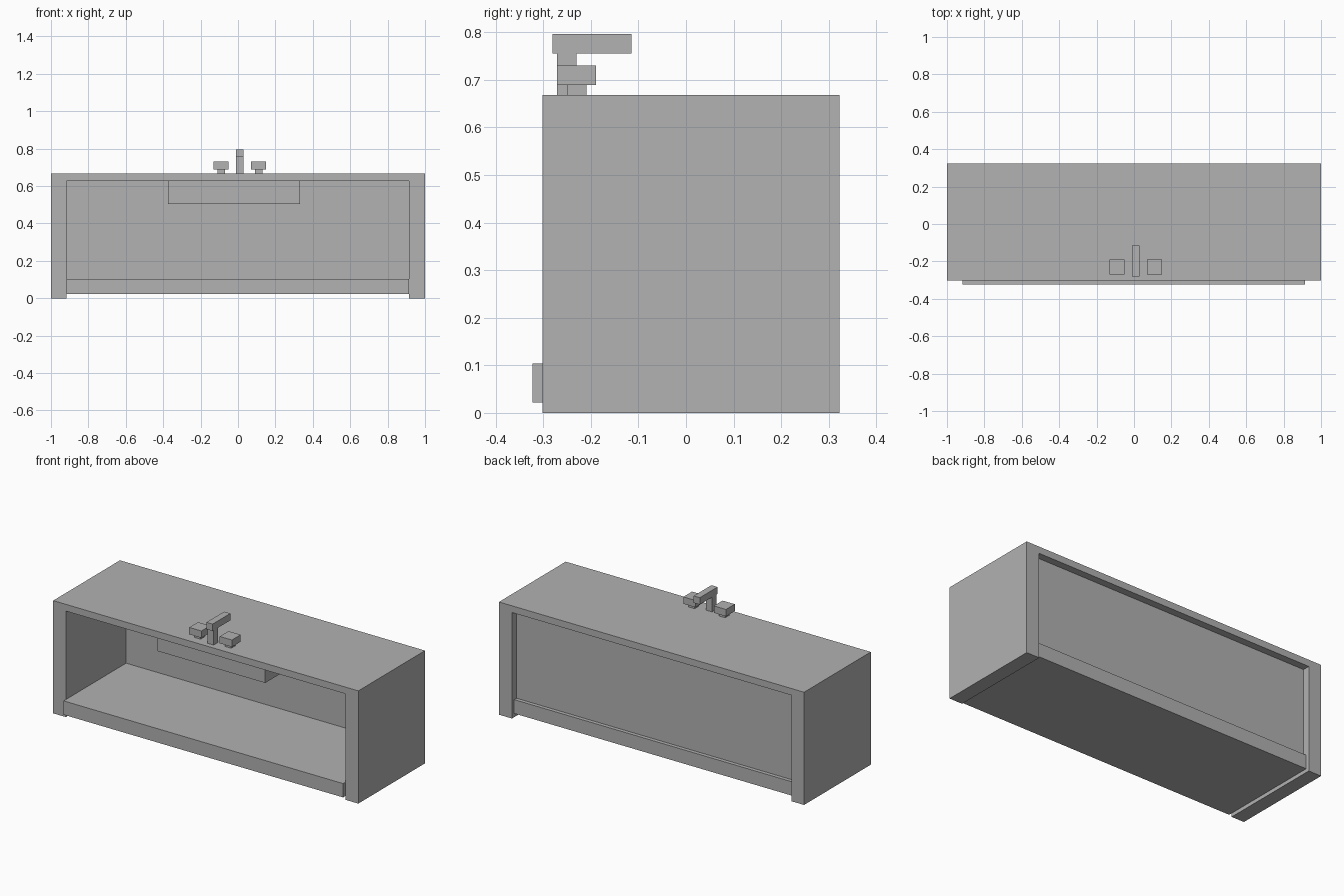
import bpy
import bmesh

if "Cube" in bpy.data.objects:
    bpy.data.objects.remove(bpy.data.objects["Cube"], do_unlink=True)

# Single flat grey
grey = bpy.data.materials.new("plain_grey")
grey.use_nodes = True
colour = (0.445, 0.445, 0.445, 1)
grey.diffuse_color = colour
grey.node_tree.nodes["Principled BSDF"].inputs["Base Color"].default_value = colour


def add_object(name, bm):
    bmesh.ops.recalc_face_normals(bm, faces=bm.faces)
    mesh = bpy.data.meshes.new(name)
    bm.to_mesh(mesh)
    bm.free()
    mesh.materials.append(grey)
    obj = bpy.data.objects.new(name, mesh)
    bpy.context.collection.objects.link(obj)
    return obj


def box(name, x, y, z):
    """Box spanning the (low, high) range on each axis."""
    bm = bmesh.new()
    bmesh.ops.create_cube(bm, size=1)
    for v in bm.verts:
        v.co = [r[0] if c < 0 else r[1] for c, r in zip(v.co, (x, y, z))]
    return add_object(name, bm)


def extrude_profile(name, points, start, end):
    """Extrude a front-facing (x, z) or side profile along y."""
    bm = bmesh.new()
    face = bm.faces.new([bm.verts.new((px, start, pz)) for px, pz in points])
    new = bmesh.ops.extrude_face_region(bm, geom=[face])["geom"]
    moved = [g for g in new if isinstance(g, bmesh.types.BMVert)]
    bmesh.ops.translate(bm, verts=moved, vec=(0, end - start, 0))
    return add_object(name, bm)


INNER = (-0.917, 0.915)
TOP = 0.668
CEILING = 0.628

# Cabinet shell: two sides and the worktop in one piece
extrude_profile("cabinet_shell",
                [(-1, 0), (INNER[0], 0), (INNER[0], CEILING), (INNER[1], CEILING),
                 (INNER[1], 0), (1, 0), (1, TOP), (-1, TOP)],
                -0.302, 0.323)

# Floor slab, set slightly forward of the shell
box("floor_slab", INNER, (-0.323, 0.302), (0.022, 0.104))

# Recessed back panel
box("back_panel", INNER, (0.262, 0.28), (0.104, CEILING))

# Sink basin under the worktop
box("sink_basin", (-0.374, 0.331), (-0.218, 0.22), (0.504, CEILING))

# Tap: post and spout
TAP_X = 0.01
box("tap_post", (TAP_X - 0.02, TAP_X + 0.02), (-0.271, -0.23), (TOP, 0.755))
box("tap_spout", (TAP_X - 0.02, TAP_X + 0.02), (-0.281, -0.115), (0.755, 0.796))

# Tap handles on short stems
for side, sign in (("right", -1), ("left", 1)):
    cx = TAP_X + sign * 0.1
    box(side + "_handle_stem", (cx - 0.02, cx + 0.02), (-0.25, -0.209), (TOP, 0.689))
    box(side + "_handle", (cx - 0.04, cx + 0.04), (-0.271, -0.189), (0.689, 0.73))
